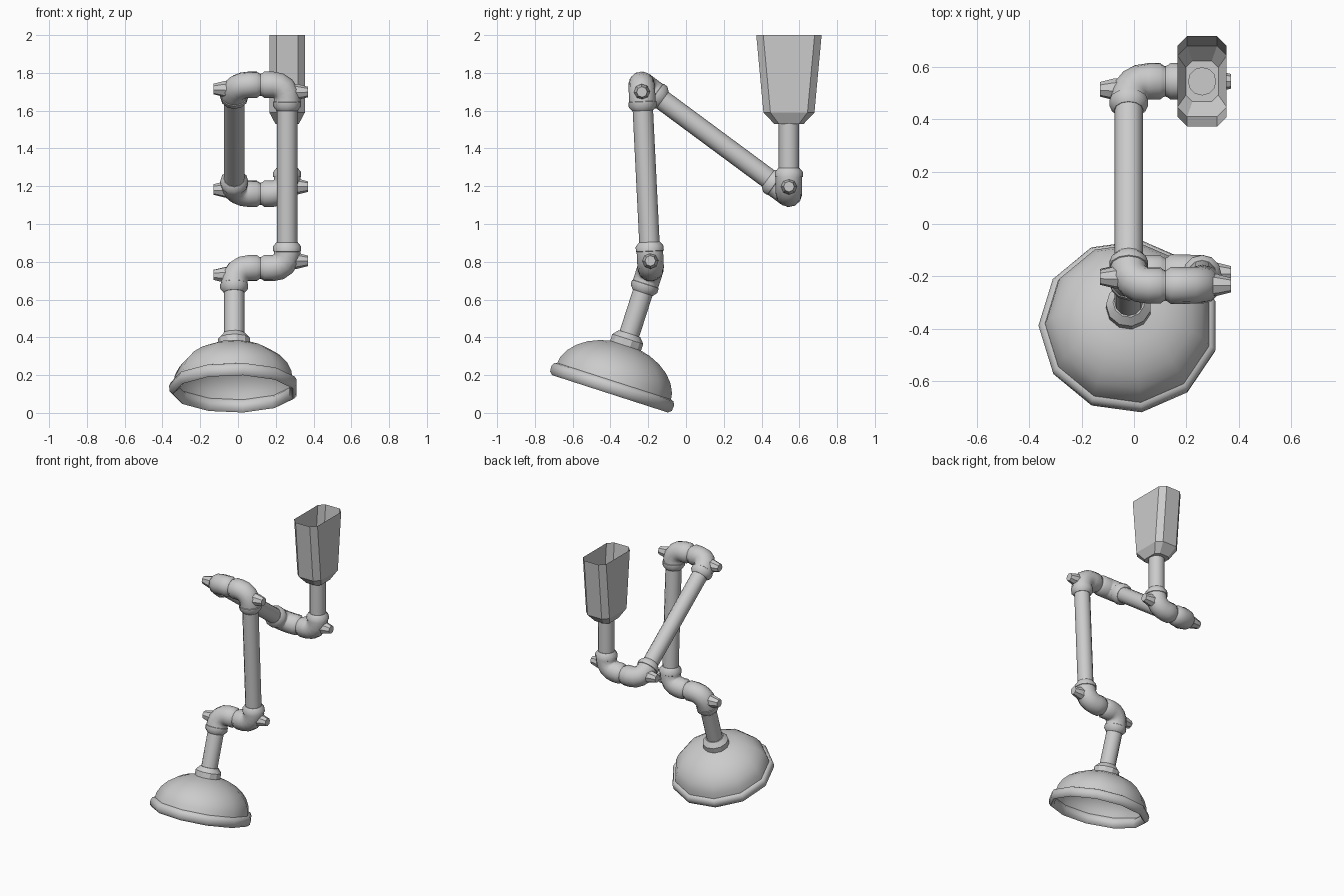
import bpy, bmesh
from math import sin, cos, pi, radians
from mathutils import Vector

if "Cube" in bpy.data.objects:
    bpy.data.objects.remove(bpy.data.objects["Cube"])

X = Vector((1, 0, 0))
MID, OFF = 0.12, 0.14          # joint plane in x, and pipe offset either side


def loft(name, rings, caps=True, loop=False, angle=50):
    """Skin a list of equal-length point rings."""
    bm = bmesh.new()
    vs = [[bm.verts.new(p) for p in r] for r in rings]
    n = len(vs[0])
    pairs = list(zip(vs, vs[1:])) + ([(vs[-1], vs[0])] if loop else [])
    for lo, hi in pairs:
        for i in range(n):
            j = (i + 1) % n
            bm.faces.new((lo[i], lo[j], hi[j], hi[i]))
    if caps:
        bm.faces.new(vs[0])
        bm.faces.new(vs[-1])
    bmesh.ops.recalc_face_normals(bm, faces=bm.faces)
    me = bpy.data.meshes.new(name)
    bm.to_mesh(me)
    bm.free()
    ob = bpy.data.objects.new(name, me)
    bpy.context.collection.objects.link(ob)
    if angle:
        bpy.ops.object.select_all(action='DESELECT')
        ob.select_set(True)
        bpy.context.view_layer.objects.active = ob
        bpy.ops.object.shade_smooth_by_angle(angle=radians(angle))
    return ob


def ring(c, a, b, r, sides):
    return [c + r * (cos(2 * pi * i / sides) * a + sin(2 * pi * i / sides) * b)
            for i in range(sides)]


def lathe(name, origin, d, a, profile, sides, **kw):
    """Revolve (distance, radius) pairs about direction d."""
    b = d.cross(a)
    return loft(name, [ring(origin + t * d, a, b, r, sides) for t, r in profile], **kw)


def elbow(name, joint, side, d):
    """Bent fitting from the joint plane out along x, turning to direction d."""
    c, s, n = Vector((MID, joint.y, joint.z)), side * X, (side * X).cross(d)
    R = 0.075
    st = [(0.0, 0, 0, .058), (.008, 0, 0, .061), (.02, 0, 0, .07)]
    st += [(OFF - R + R * sin(k * pi / 8), R - R * cos(k * pi / 8), k * pi / 8, .07)
           for k in range(5)]
    st += [(OFF, .088, pi / 2, .07), (OFF, .09, pi / 2, .074),
           (OFF, .115, pi / 2, .074), (OFF, .137, pi / 2, .056)]
    rings = []
    for u, t, ang, r in st:
        tan = cos(ang) * s + sin(ang) * d
        rings.append(ring(c + u * s + t * d, n, n.cross(tan), r, 12))
    loft(name, rings, angle=40)
    # tapered knob on the outside of the bend
    lathe(name + "_knob", c + .038 * d, s, n,
          [(.12, .047), (.195, .042), (.25, .028)], 8, angle=30)


def pipe(name, p, q):
    d = (q - p).normalized()
    lathe(name, p, d, d.cross(X).normalized(), [(0, .054), ((q - p).length, .054)], 12)


# joint centres
low = Vector((0, -.187, .767))
top = Vector((0, -.235, 1.737))
back = Vector((0, .545, 1.16))
right, left = X * (MID + OFF), X * (MID - OFF)
up = Vector((0, 0, 1))
shade_dir = Vector((0, -.307, -.952)).normalized()
arm1 = (low - top).normalized()
arm2 = (back - top).normalized()

# elbow pairs
for name, j, side, d in [
        ("lower_joint_arm_elbow", low, 1, -arm1), ("lower_joint_shade_elbow", low, -1, shade_dir),
        ("upper_joint_front_elbow", top, 1, arm1), ("upper_joint_rear_elbow", top, -1, arm2),
        ("rear_joint_mount_elbow", back, 1, up), ("rear_joint_arm_elbow", back, -1, -arm2)]:
    elbow(name, j, side, d)

# straight pipes
pipe("front_arm", top + right + .12 * arm1, low + right - .12 * arm1)
pipe("rear_arm", top + left + .12 * arm2, back + left - .12 * arm2)
pipe("mount_stem", back + right + .12 * up, back + right + .38 * up)
pipe("shade_stem", low + left + .12 * shade_dir, low + left + .4 * shade_dir)

# lamp shade: collar, open dome and rolled rim, all eleven-sided
o = low + left
lathe("shade_collar", o, shade_dir, -X,
      [(.365, .06), (.395, .087), (.45, .087)], 11, angle=30)
dome = [(.645 - .222 * sin(k * pi / 14), .322 * cos(k * pi / 14)) for k in range(7)]
lathe("shade_dome", o, shade_dir, -X, dome[::-1], 11, caps=False, angle=60)
lathe("shade_rim", o, shade_dir, -X,
      [(.635, .335), (.655, .345), (.685, .342), (.7, .325), (.685, .305), (.645, .305),
       (.63, .32)], 11, caps=False, loop=True, angle=60)


# flared mounting cup with chamfered corners, open at the top
def octagon(z, hx, hy, c):
    pts = [(hx, hy - c), (hx - c, hy), (c - hx, hy), (-hx, hy - c),
           (-hx, c - hy), (c - hx, -hy), (hx - c, -hy), (hx, c - hy)]
    return [Vector((.26 + x, .545 + y, z)) for x, y in pts]


cup = loft("mount_cup", [octagon(1.53, .062, .078, .025), octagon(1.59, .094, .135, .037),
                         octagon(2.0, .094, .173, .037)], caps=False, angle=0)
bm = bmesh.new()
bm.from_mesh(cup.data)
bm.verts.ensure_lookup_table()
bm.faces.new(bm.verts[:8])
bmesh.ops.recalc_face_normals(bm, faces=bm.faces)
bm.to_mesh(cup.data)
bm.free()
